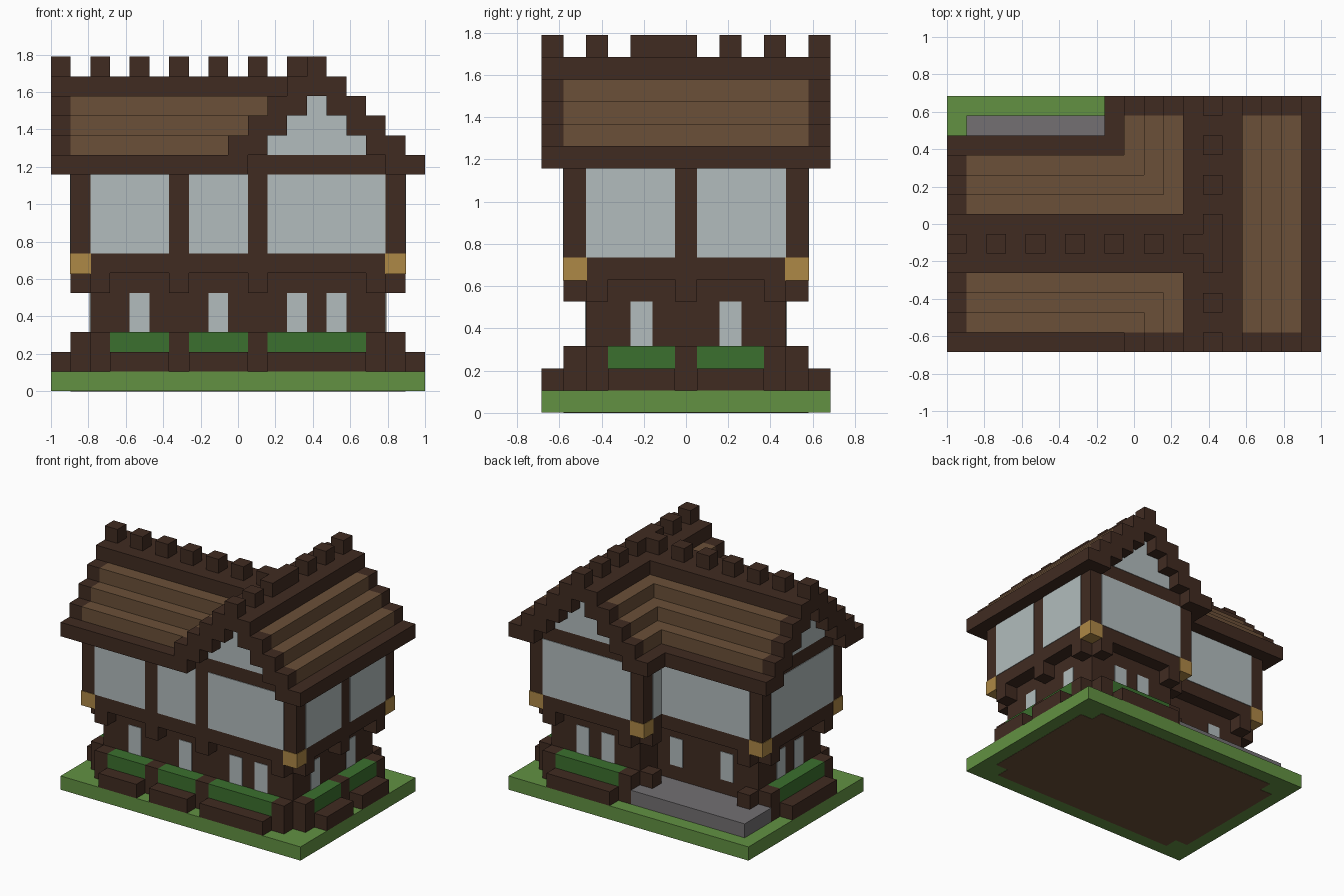
import bpy, bmesh
from mathutils import Matrix, Vector

cube = bpy.data.objects.get("Cube")
if cube:
    bpy.data.objects.remove(cube)

U = 2 / 19   # one block
E = 0.04     # thickness of painted plates, in blocks


def material(name, rgb):
    lin = [((c / 255 + 0.055) / 1.055) ** 2.4 for c in rgb] + [1]
    m = bpy.data.materials.new(name)
    m.use_nodes = True
    m.diffuse_color = lin
    bsdf = m.node_tree.nodes["Principled BSDF"]
    bsdf.inputs["Base Color"].default_value = lin
    bsdf.inputs["Roughness"].default_value = 0.9
    return m


timber = material("dark timber", (64, 43, 33))
brown = material("roof brown", (107, 80, 56))
plaster = material("pale plaster", (178, 188, 189))
gold = material("golden wood", (174, 136, 70))
grass = material("grass green", (98, 145, 66))
leaf = material("hedge green", (59, 112, 46))
stone = material("grey stone", (115, 112, 114))


def build(name, mat, boxes):
    """One object from boxes (x0, x1, y0, y1, z0, z1) in block units."""
    bm = bmesh.new()
    for x0, x1, y0, y1, z0, z1 in boxes:
        size = Vector((x1 - x0, y1 - y0, z1 - z0)) * U
        mid = Vector(((x0 + x1 - 19) / 2, (y0 + y1 - 13) / 2, (z0 + z1) / 2)) * U
        bmesh.ops.create_cube(bm, size=1, matrix=Matrix.Translation(mid) @ Matrix.Diagonal(size.to_4d()))
    mesh = bpy.data.meshes.new(name)
    bm.to_mesh(mesh)
    bm.free()
    mesh.materials.append(mat)
    bpy.context.collection.objects.link(bpy.data.objects.new(name, mesh))


def on_y(y, spans, z0, z1, d):
    """Boxes along x from plane y, d deep along y."""
    return [(a, b, min(y, y + d), max(y, y + d), z0, z1) for a, b in spans]


def on_x(x, spans, z0, z1, d):
    """Boxes along y from plane x, d deep along x."""
    return [(min(x, x + d), max(x, x + d), a, b, z0, z1) for a, b in spans]


# Ground with an earth underside
build("lawn", grass, [(0, 19, 0, 13, E / 2, 1)])
build("earth_underside", brown, [(1, 18, 2, 11, 0, 0.5), (2, 17, 1, 12, 0, 0.5)])
build("patio_slab", stone, [(1, 10, 9, 12, 1, 2)])

# Walls of both storeys, each an L of two wings
build("lower_walls", timber, [(2, 11, 2, 9, 1, 6), (10, 17, 2, 11, 1, 6)])
build("upper_walls", timber, [(1, 10, 1, 10, 6, 11), (9, 18, 1, 12, 6, 11)])

# Short stubs on the ground and matching brackets under the overhang
spots = [(x, 1) for x in (2, 6, 10, 16)] + [(17, y) for y in (2, 6, 10)]
spots += [(10, 11), (16, 11), (9, 10), (2, 9), (1, 2), (1, 8)]
build("base_stubs", timber, [(x, x + 1, y, y + 1, 1, 3) for x, y in spots])
build("overhang_brackets", timber, [(x, x + 1, y, y + 1, 5, 6) for x, y in spots])

# Planters
front, right, back, left = [(3, 6), (7, 10), (11, 16)], [(3, 6), (7, 10)], [(11, 16)], [(3, 8)]
build("hedges", leaf, on_y(1, front, 1, 3, 1) + on_x(17, right, 1, 3, 1)
      + on_y(11, back, 1, 3, 1) + on_x(1, left, 1, 3, 1))
build("planter_boards", timber, on_y(0, front, 1, 2, 1) + on_x(18, right, 1, 2, 1)
      + on_y(12, back, 1, 2, 1) + on_x(0, left, 1, 2, 1))

# Lower windows
main_win, wing_win = [(4, 5), (8, 9)], [(12, 13), (14, 15)]
build("lower_windows", plaster, on_y(2, main_win + wing_win, 3, 5, -E) + on_y(9, main_win, 3, 5, E)
      + on_y(11, wing_win, 3, 5, E) + on_x(17, main_win, 3, 5, E)
      + on_x(2, [(4, 5), (6, 7)], 3, 5, -E))

# Upper panels between the posts
build("upper_panels", plaster, on_y(1, [(2, 6), (7, 10), (11, 17)], 7, 11, -E)
      + on_x(18, [(2, 6), (7, 11)], 7, 11, E) + on_y(12, [(10, 17)], 7, 11, E)
      + on_y(10, [(2, 9)], 7, 11, E) + on_x(9, [(10, 11)], 7, 11, -E)
      + on_x(1, [(2, 9)], 7, 11, -E))

# Golden blocks at the foot of the corner posts
corners = [(1, 1), (17, 1), (17, 11), (9, 11), (1, 9)]
build("corner_blocks", gold, [(x - E, x + 1 + E, y - E, y + 1 + E, 6 - E, 7) for x, y in corners])

# Stepped roofs, verges and gable infill
tiles, verges, infill = [], [], []
for k in range(-1, 3):
    z = 12 + k
    main_pair = [(1 + k, 3 + k), (8 - k, 10 - k)]
    wing_pair = [(9 + k, 11 + k), (16 - k, 18 - k)]
    verges += on_x(0, main_pair, z, z + 1, 1)
    verges += on_y(0, wing_pair, z, z + 1, 1) + on_y(12, wing_pair, z, z + 1, 1)
    if k >= 0:
        tiles += [(1, 10 + k, 1 + k, 10 - k, z, z + 1), (9 + k, 18 - k, 1, 12, z, z + 1)]
        gable = [(11 + k, 16 - k)]
        infill += on_y(1, gable, z, z + 1, -E) + on_y(12, gable, z, z + 1, E)
        infill += on_x(1, [(3 + k, 8 - k)], z, z + 1, -E)
build("roof_steps", brown, tiles)
build("roof_verges", timber, verges)
build("gable_panels", plaster, infill)
build("eaves", timber, [(1, 10, 0, 11, 11, 12), (8, 19, 1, 12, 11, 12)])
build("ridge_beams", timber, [(0, 13, 4, 7, 15, 16), (12, 15, 0, 13, 15, 16)])

# Ridge blocks
blocks = [(x, x + 1, 5, 6, 16, 17) for x in range(0, 13, 2)]
blocks += [(13, 14, y, y + 1, 16, 17) for y in (0, 2, 8, 10, 12)]
build("ridge_blocks", timber, blocks + [(13, 14, 4, 7, 16, 17)])
